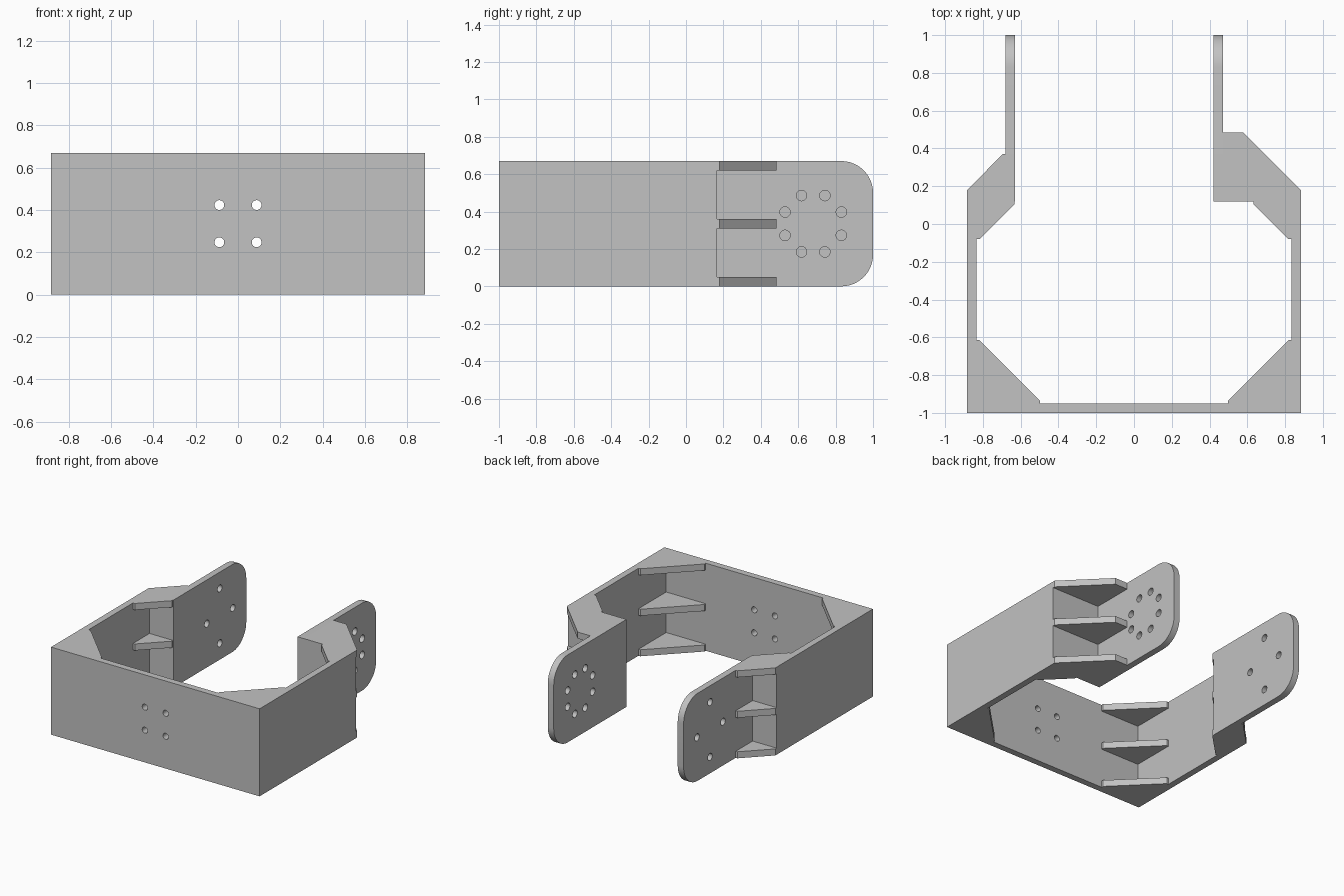
import bpy, bmesh
from math import pi, sin, cos, radians
from mathutils import Matrix, Vector

if "Cube" in bpy.data.objects:
    bpy.data.objects.remove(bpy.data.objects["Cube"])

W, T, H = 0.883, 0.05, 0.67      # half width, sheet thickness, height
IN = W - T                       # inner face of the side walls
BACK0, BACK1 = 0.12, 0.165       # back flange depth range
MID = H / 2
ARM_Y = 0.68                     # centre of the arm hole patterns

grey = bpy.data.materials.new("plain grey")
grey.use_nodes = True
grey.diffuse_color = (0.54, 0.54, 0.54, 1)
grey.node_tree.nodes["Principled BSDF"].inputs["Base Color"].default_value = (0.54, 0.54, 0.54, 1)


def finish(name, bm):
    bmesh.ops.recalc_face_normals(bm, faces=bm.faces)
    mesh = bpy.data.meshes.new(name)
    bm.to_mesh(mesh)
    bm.free()
    mesh.materials.append(grey)
    obj = bpy.data.objects.new(name, mesh)
    bpy.context.collection.objects.link(obj)
    return obj


def prism(bm, points, direction):
    """Extrude a closed outline along a direction."""
    face = bm.faces.new([bm.verts.new(p) for p in points])
    ext = bmesh.ops.extrude_face_region(bm, geom=[face])
    moved = [g for g in ext["geom"] if isinstance(g, bmesh.types.BMVert)]
    bmesh.ops.translate(bm, verts=moved, vec=Vector(direction))


def drill(obj, centres, radius, axis):
    """Cut round holes through a sheet along the given axis."""
    bm = bmesh.new()
    turn = Matrix.Rotation(pi / 2, 4, "Y" if axis == "X" else "X")
    for c in centres:
        bmesh.ops.create_cone(bm, cap_ends=True, segments=32, radius1=radius, radius2=radius,
                              depth=0.2, matrix=Matrix.Translation(c) @ turn)
    cutter = finish("hole_cutter", bm)
    cutter.hide_render = True
    mod = obj.modifiers.new("holes", "BOOLEAN")
    mod.operation, mod.solver, mod.object = "DIFFERENCE", "EXACT", cutter
    bpy.context.view_layer.objects.active = obj
    bpy.ops.object.modifier_apply(modifier=mod.name)
    bpy.data.objects.remove(cutter)


def smooth(obj):
    bpy.ops.object.select_all(action="DESELECT")
    obj.select_set(True)
    bpy.context.view_layer.objects.active = obj
    bpy.ops.object.shade_smooth_by_angle(angle=radians(30))


# Folded shell: front wall, side walls and the two back flanges
left_x, right_x = 0.47, -0.68    # outer faces of the two arms
outline = [(-W, -1), (W, -1), (W, BACK1), (left_x, BACK1), (left_x, BACK0), (IN, BACK0),
           (IN, -1 + T), (-IN, -1 + T), (-IN, BACK0), (right_x, BACK0),
           (right_x, BACK1), (-W, BACK1)]
bm = bmesh.new()
prism(bm, [(x, y, 0) for x, y in outline], (0, 0, H))
shell = finish("folded_shell", bm)
drill(shell, [(sx * 0.088, -1 + T / 2, MID + sz * 0.088) for sx in (-1, 1) for sz in (-1, 1)],
      0.023, "Y")
smooth(shell)


# Arms: upright sheets with rounded rear corners
def arm(name, x, holes, radius):
    r = 0.17
    pts = [(x, BACK0, H), (x, BACK0, 0)]
    for cz, start in ((r, -pi / 2), (H - r, 0)):
        for i in range(13):
            a = start + i * pi / 24
            pts.append((x, 1 - r + r * cos(a), cz + r * sin(a)))
    bm = bmesh.new()
    prism(bm, pts, (T, 0, 0))
    obj = finish(name, bm)
    drill(obj, [(x + T / 2, ARM_Y + dy, MID + dz) for dy, dz in holes], radius, "X")
    smooth(obj)


ring = [(0.163 * cos(radians(22.5 + 45 * k)), 0.163 * sin(radians(22.5 + 45 * k)))
        for k in range(8)]
diamond = [(0.157, 0), (-0.157, 0), (0, 0.21), (0, -0.21)]
arm("left_arm", left_x - T, ring, 0.028)
arm("right_arm", right_x, diamond, 0.027)


# Gussets: three levels of triangular ribs with small blunt tips
def gussets(name, corner, dx, dy, lip=0.015):
    x, y = corner
    sx, sy = (1 if dx > 0 else -1), (1 if dy > 0 else -1)
    pts = [(x, y), (x + dx, y), (x + dx, y + sy * lip), (x + sx * lip, y + dy), (x, y + dy)]
    bm = bmesh.new()
    for z in (0, MID - T / 2, H - T):
        prism(bm, [(px, py, z) for px, py in pts], (0, 0, T))
    finish(name, bm)


for side, s in (("left", 1), ("right", -1)):
    gussets(side + "_front_gussets", (s * IN, -1 + T), -s * 0.335, 0.335)
    gussets(side + "_inner_gussets", (s * IN, BACK0), -s * 0.2, -0.2)
gussets("left_outer_gussets", (left_x, BACK1), W - left_x, 0.32, 0.015)
gussets("right_outer_gussets", (right_x, BACK1), -(W + right_x), 0.205)

# The left outer ribs keep a wide blunt end beside the arm
ribs = bpy.data.objects["left_outer_gussets"]
for v in ribs.data.vertices:
    if v.co.y > 0.4 and v.co.x > left_x + 0.005:
        v.co.x = 0.578
